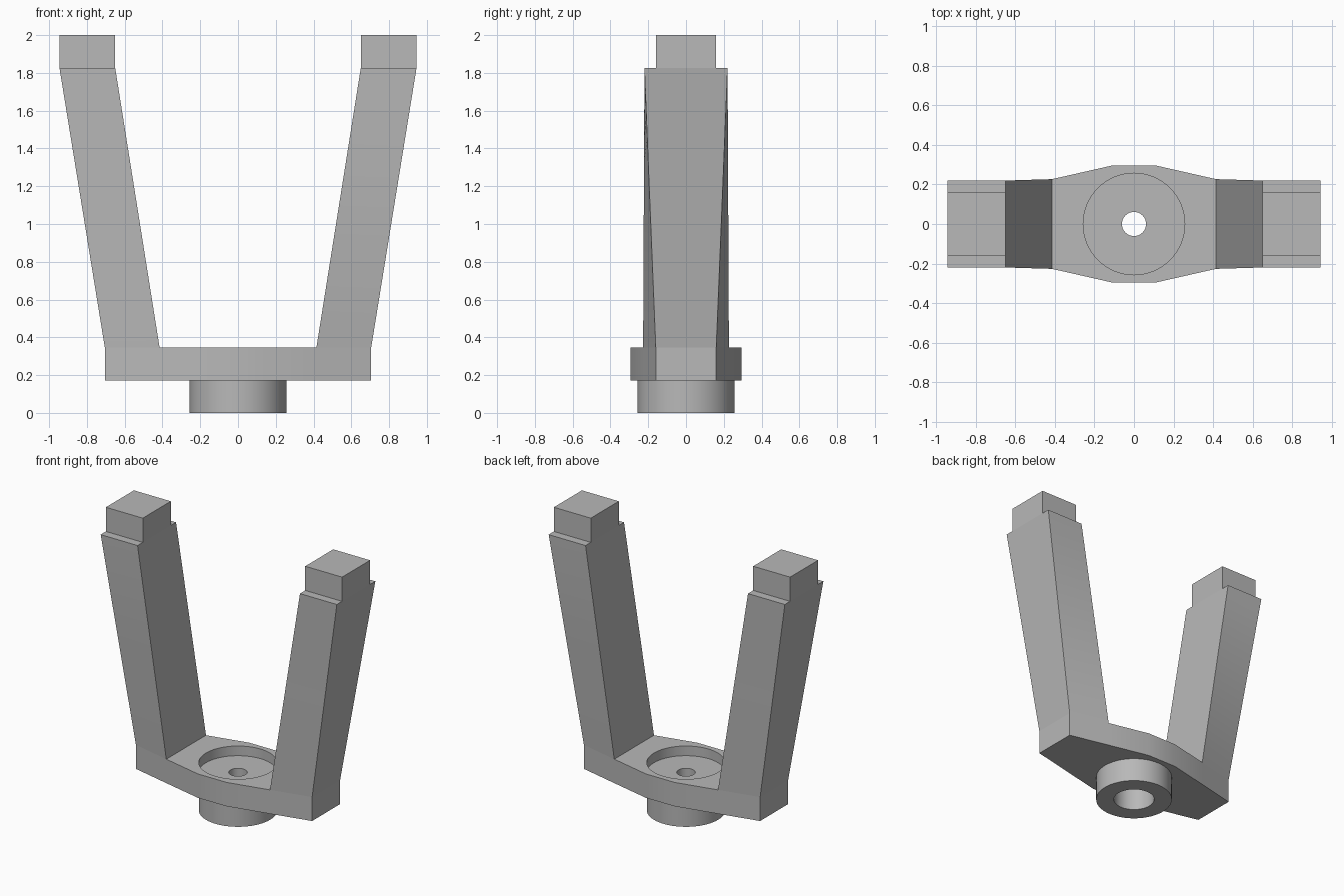
import bpy, bmesh, math

if "Cube" in bpy.data.objects:
    bpy.data.objects.remove(bpy.data.objects["Cube"])

PLATE_Z, DECK_Z, ARM_Z, TOP_Z = 0.172, 0.345, 1.825, 2.0
RECESS_Z = 0.275
HUB_R, BORE_R, HOLE_R = 0.257, 0.137, 0.061
SEGMENTS = 64

grey = bpy.data.materials.new("plain grey")
grey.use_nodes = True
grey.diffuse_color = (0.48, 0.48, 0.48, 1)
grey.node_tree.nodes["Principled BSDF"].inputs["Base Color"].default_value = (0.48, 0.48, 0.48, 1)


def finish(name, bm):
    bmesh.ops.recalc_face_normals(bm, faces=bm.faces)
    mesh = bpy.data.meshes.new(name)
    bm.to_mesh(mesh)
    bm.free()
    mesh.materials.append(grey)
    obj = bpy.data.objects.new(name, mesh)
    bpy.context.collection.objects.link(obj)
    return obj


def activate(obj):
    bpy.ops.object.select_all(action='DESELECT')
    obj.select_set(True)
    bpy.context.view_layer.objects.active = obj


def smooth(obj):
    activate(obj)
    bpy.ops.object.shade_smooth_by_angle(angle=math.radians(25))


def circle(r, z):
    steps = [2 * math.pi * i / SEGMENTS for i in range(SEGMENTS)]
    return [(r * math.cos(a), r * math.sin(a), z) for a in steps]


def loft(name, rings, cap_start=True, cap_end=True):
    """Skin a stack of closed rings."""
    bm = bmesh.new()
    rows = [[bm.verts.new(p) for p in ring] for ring in rings]
    n = len(rows[0])
    for low, high in zip(rows, rows[1:]):
        for i in range(n):
            j = (i + 1) % n
            bm.faces.new((low[i], low[j], high[j], high[i]))
    if cap_start:
        bm.faces.new(rows[0])
    if cap_end:
        bm.faces.new(rows[-1])
    return finish(name, bm)


def cut(obj, r, bottom, top):
    cutter = loft("cutter", [circle(r, bottom), circle(r, top)])
    cutter.hide_render = True
    mod = obj.modifiers.new("cut", 'BOOLEAN')
    mod.operation = 'DIFFERENCE'
    mod.solver = 'EXACT'
    mod.object = cutter
    activate(obj)
    bpy.ops.object.modifier_apply(modifier=mod.name)
    bpy.data.objects.remove(cutter)


# Base plate: tapered outline with a round recess and a small through hole
quarter = [(0.705, 0.16), (0.415, 0.227), (0.115, 0.295)]
half = quarter + [(-x, y) for x, y in reversed(quarter)]
outline = half + [(x, -y) for x, y in reversed(half)]
plate = loft("base_plate", [[(x, y, z) for x, y in outline] for z in (PLATE_Z, DECK_Z)])
cut(plate, HUB_R, RECESS_Z, DECK_Z + 0.1)
cut(plate, HOLE_R, PLATE_Z - 0.1, DECK_Z + 0.1)
smooth(plate)

# Hub below the plate, open in the middle
hub = loft("hub", [circle(HUB_R, PLATE_Z), circle(HUB_R, 0),
                   circle(BORE_R, 0), circle(BORE_R, PLATE_Z)], False, False)
smooth(hub)


# Arms: leaning, with the outer edge widening gradually towards the top
def arm_ring(side, t):
    def mix(a, b):
        return a + (b - a) * t
    inner, outer = side * mix(0.415, 0.65), side * mix(0.705, 0.945)
    wide_in, wide_out = mix(0.227, 0.22), mix(0.16, 0.22)
    z = mix(DECK_Z, ARM_Z)
    return [(inner, -wide_in, z), (outer, -wide_out, z), (outer, wide_out, z), (inner, wide_in, z)]


for side, label in ((1, "left"), (-1, "right")):
    rows = 12
    arm = loft(label + "_arm", [arm_ring(side, i / rows) for i in range(rows + 1)], cap_start=False)
    smooth(arm)
    # Narrower block on the arm's end
    square = [(0.65, -0.16), (0.945, -0.16), (0.945, 0.16), (0.65, 0.16)]
    loft(label + "_end_block", [[(side * x, y, z) for x, y in square] for z in (ARM_Z, TOP_Z)],
         cap_start=False)
